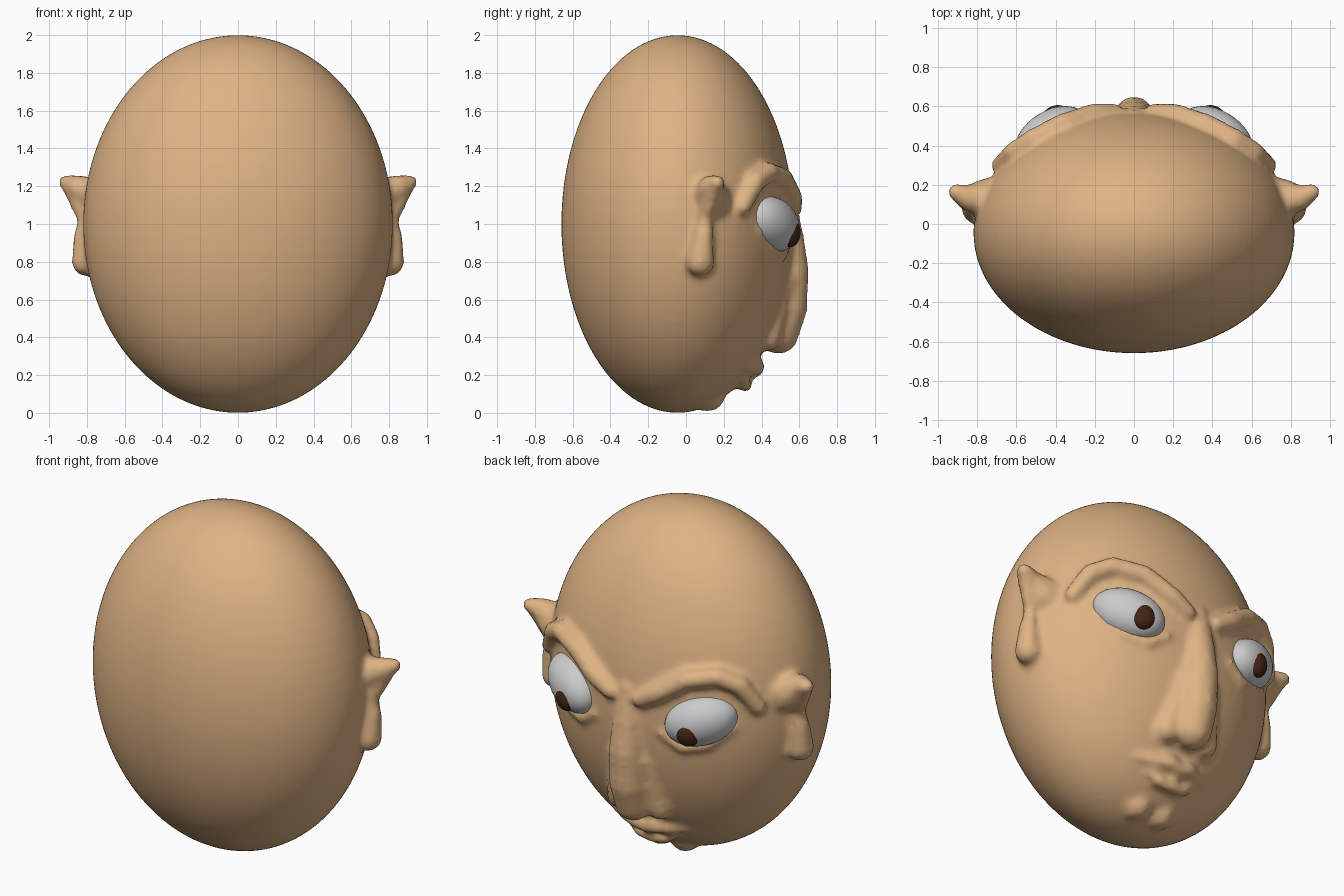
import bpy, bmesh, math
from mathutils import Vector, Matrix

if "Cube" in bpy.data.objects:
    bpy.data.objects.remove(bpy.data.objects["Cube"])

C = Vector((0, -0.045, 1.0))
R = Vector((0.82, 0.615, 1.0))


def material(name, col):
    m = bpy.data.materials.new(name)
    m.diffuse_color = (*col, 1)
    m.use_nodes = True
    m.node_tree.nodes["Principled BSDF"].inputs["Base Color"].default_value = m.diffuse_color
    return m


skin = material("skin", (0.73, 0.45, 0.23))
brown = material("iris_brown", (0.06, 0.02, 0.008))
white = material("eye_white", (0.8, 0.8, 0.8))


def unit_sphere(seg):
    # template sphere as plain lists, built once and copied
    bm = bmesh.new()
    bmesh.ops.create_uvsphere(bm, u_segments=seg, v_segments=seg // 2, radius=1)
    bm.verts.index_update()
    data = ([v.co.copy() for v in bm.verts], [[v.index for v in f.verts] for f in bm.faces])
    bm.free()
    return data


SMALL, MID, LARGE = unit_sphere(12), unit_sphere(36), unit_sphere(80)


def ball(parts, pos, rad, rot=None, shape=SMALL):
    m = Matrix.Translation(pos) @ (rot or Matrix()) @ Matrix.Diagonal((*rad, 1))
    verts, faces = parts
    k = len(verts)
    verts.extend(m @ v for v in shape[0])
    faces.extend([i + k for i in f] for f in shape[1])


def on_face(x, z, d=0.0):
    # point on the face side of the skull, pushed out along the normal
    k = max(0, 1 - (x / R.x) ** 2 - ((z - C.z) / R.z) ** 2)
    p = Vector((x, C.y + R.y * math.sqrt(k), z))
    q = p - C
    n = Vector((q.x / R.x ** 2, q.y / R.y ** 2, q.z / R.z ** 2)).normalized()
    return p + n * d


def strand(parts, pts):
    # chain of balls along (position, radius) points
    for (p, r), (q, s) in zip(pts, pts[1:]):
        p, q = Vector(p), Vector(q)
        steps = max(2, math.ceil((q - p).length / (0.6 * min(r, s))))
        for i in range(steps + 1):
            t = i / steps
            ball(parts, p.lerp(q, t), [r + (s - r) * t] * 3)


def face_strand(parts, pts, side=1):
    strand(parts, [(on_face(side * x, z, d), r) for x, z, d, r in pts])


def finish(name, parts, mat):
    me = bpy.data.meshes.new(name)
    me.from_pydata(parts[0], [], parts[1])
    me.polygons.foreach_set("use_smooth", [True] * len(me.polygons))
    me.materials.append(mat)
    ob = bpy.data.objects.new(name, me)
    bpy.context.collection.objects.link(ob)
    return ob


# skull
h = ([], [])
ball(h, C, R, shape=LARGE)

# nose bridge, tip and wings
strand(h, [((0, 0.51, 1.1), 0.08), ((0, 0.535, 0.92), 0.095),
           ((0, 0.55, 0.75), 0.105), ((0, 0.53, 0.55), 0.115),
           ((0, 0.49, 0.42), 0.11)])
for s in (1, -1):
    strand(h, [((s * 0.07, 0.49, 0.7), 0.09), ((s * 0.13, 0.43, 0.4), 0.075)])
    # brow
    face_strand(h, [(0.10, 1.08, 0.01, 0.045), (0.2, 1.14, 0.02, 0.055),
                    (0.35, 1.24, 0.025, 0.055), (0.5, 1.27, 0.025, 0.055),
                    (0.6, 1.22, 0.02, 0.055), (0.68, 1.09, 0.01, 0.045)], s)
    # lower eyelid
    face_strand(h, [(0.22, 0.9, -0.005, 0.025), (0.33, 0.83, 0, 0.028),
                    (0.46, 0.86, 0, 0.028), (0.58, 0.97, -0.005, 0.025)], s)
    # upper and lower lips
    face_strand(h, [(0, 0.24, 0.015, 0.045), (0.06, 0.255, 0.015, 0.045),
                    (0.16, 0.245, 0.0, 0.035), (0.25, 0.245, -0.01, 0.025)], s)
    face_strand(h, [(0, 0.165, 0.03, 0.035), (0.08, 0.17, 0.025, 0.035),
                    (0.16, 0.2, -0.01, 0.025)], s)
    # chin
    ball(h, (s * 0.08, 0.11, 0.09), (0.09, 0.1, 0.085))
    # ear: pointed upper flap, rim and lobe
    strand(h, [((s * 0.74, 0.13, 1.13), 0.11), ((s * 0.84, 0.13, 1.19), 0.07),
               ((s * 0.91, 0.165, 1.22), 0.042)])
    strand(h, [((s * 0.89, 0.15, 1.2), 0.045), ((s * 0.81, 0.1, 1.02), 0.04),
               ((s * 0.82, 0.09, 0.92), 0.055), ((s * 0.805, 0.075, 0.8), 0.078)])

head = finish("head", h, skin)
rm = head.modifiers.new("fuse", 'REMESH')
rm.mode = 'VOXEL'
rm.voxel_size = 0.02
rm.use_smooth_shade = True
sm = head.modifiers.new("soften", 'SMOOTH')
sm.factor = 0.5
sm.iterations = 4

# slanted eyes with irises looking inward and down
for s, tag in ((1, "right"), (-1, "left")):
    rot = Matrix.Rotation(-s * math.radians(30), 4, 'Z') @ Matrix.Rotation(-s * math.radians(18), 4, 'Y')
    eye = ([], [])
    ball(eye, (s * 0.42, 0.455, 1.0), (0.205, 0.125, 0.14), rot, MID)
    finish("eyeball_" + tag, eye, white)
    iris = ([], [])
    ball(iris, (s * 0.40, 0.55, 0.955), (0.07, 0.055, 0.078),
         Matrix.Rotation(-s * math.radians(20), 4, 'Z'), MID)
    finish("iris_" + tag, iris, brown)
